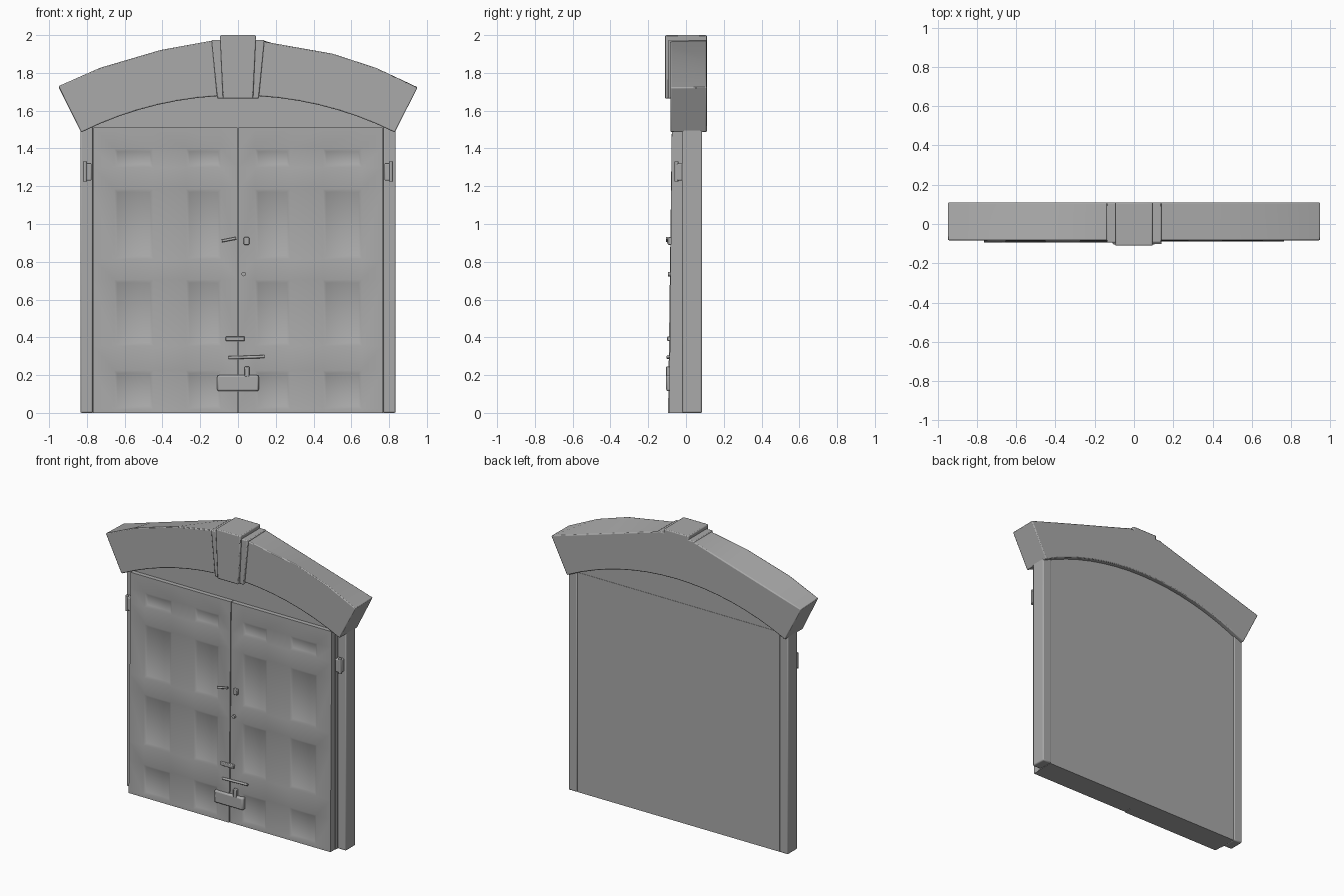
import bpy, bmesh, math
from mathutils import Vector

old = bpy.data.objects.get("Cube")
if old:
    bpy.data.objects.remove(old, do_unlink=True)

grey = bpy.data.materials.new("stone_grey")
grey.use_nodes = True
grey.diffuse_color = (0.4, 0.4, 0.4, 1)
grey.node_tree.nodes["Principled BSDF"].inputs["Base Color"].default_value = (0.4, 0.4, 0.4, 1)


def finish(name, bm, bevel=0.0, smooth=35):
    bmesh.ops.recalc_face_normals(bm, faces=bm.faces)
    mesh = bpy.data.meshes.new(name)
    bm.to_mesh(mesh)
    bm.free()
    mesh.materials.append(grey)
    ob = bpy.data.objects.new(name, mesh)
    bpy.context.collection.objects.link(ob)
    if bevel:
        mod = ob.modifiers.new("Bevel", 'BEVEL')
        mod.width, mod.segments = bevel, 2
    bpy.ops.object.select_all(action='DESELECT')
    ob.select_set(True)
    bpy.context.view_layer.objects.active = ob
    bpy.ops.object.shade_smooth_by_angle(angle=math.radians(smooth))
    return ob


def loft(name, front, back, y0, y1, bevel=0.0):
    """Join a front x-z outline at y0 to a matching back outline at y1."""
    bm = bmesh.new()
    a = [bm.verts.new((x, y0, z)) for x, z in front]
    b = [bm.verts.new((x, y1, z)) for x, z in back]
    bm.faces.new(a)
    bm.faces.new(b)
    for i in range(len(a)):
        bm.faces.new((a[i - 1], a[i], b[i], b[i - 1]))
    return finish(name, bm, bevel)


def box(name, x0, x1, y0, y1, z0, z1, bevel=0.0):
    outline = [(x0, z0), (x1, z0), (x1, z1), (x0, z1)]
    return loft(name, outline, outline, y0, y1, bevel)


def rod(name, start, end, radius):
    a, b = Vector(start), Vector(end)
    bm = bmesh.new()
    bmesh.ops.create_cone(bm, cap_ends=True, segments=12, radius1=radius,
                          radius2=radius, depth=(b - a).length)
    bm.transform((b - a).to_track_quat('Z', 'Y').to_matrix().to_4x4())
    bmesh.ops.translate(bm, vec=(a + b) / 2, verts=bm.verts)
    return finish(name, bm)


def arc(half, z_end, z_mid, steps=16):
    """Points of a circular arc from -half to +half."""
    rise = z_mid - z_end
    r = (half * half + rise * rise) / (2 * rise)
    a = math.asin(half / r)
    angles = [a * (2 * i / steps - 1) for i in range(steps + 1)]
    return [(r * math.sin(t), z_mid - r + r * math.cos(t)) for t in angles]


# Stone arch: faceted curve in front, straight slopes at the back
top_front = [(-0.95, 1.73), (-0.73, 1.828), (-0.41, 1.922), (-0.14, 1.97),
             (0.14, 1.965), (0.5, 1.903), (0.73, 1.828), (0.95, 1.722)]
top_back = [(x, 1.97 - 0.245 * max(0, abs(x) - 0.14) / 0.81) for x, z in top_front]
inner = arc(0.83, 1.485, 1.68)[::-1]
loft("arch", top_front + inner, top_back + inner, -0.083, 0.11, 0.006)
infill = [(-0.77, 1.49)] + arc(0.77, 1.52, 1.70) + [(0.77, 1.49)]
loft("arch_infill", infill, infill, -0.045, 0.078)

# Keystone with a narrower raised middle
for name, low, high, top, front in (("keystone_base", 0.11, 0.14, 1.975, -0.095),
                                    ("keystone", 0.08, 0.095, 2.0, -0.11)):
    crown = [(high, top), (-high, top)]
    loft(name, [(-low, 1.662), (low, 1.662)] + crown,
         [(-low, 1.72), (low, 1.72)] + crown, front, 0.11, 0.006)


# Door leaves with shallow sunken panels, leaning out a little at the foot
def door_leaf(name, side, lean):
    xs = [0.002, 0.09, 0.275, 0.45, 0.655, 0.765]
    zs = [0, 0.02, 0.225, 0.355, 0.705, 0.815, 1.185, 1.30, 1.40, 1.51]
    bm = bmesh.new()
    grid = [[bm.verts.new((side * x, -0.075, z)) for z in zs] for x in xs]
    panels = []
    for i in range(len(xs) - 1):
        for j in range(len(zs) - 1):
            f = bm.faces.new((grid[i][j], grid[i + 1][j], grid[i + 1][j + 1], grid[i][j + 1]))
            if i % 2 and j % 2:
                panels.append(f)
    bmesh.ops.recalc_face_normals(bm, faces=bm.faces)
    edges = [e for e in bm.edges if e.is_boundary]
    ext = bmesh.ops.extrude_edge_only(bm, edges=edges)["geom"]
    for v in ext:
        if isinstance(v, bmesh.types.BMVert):
            v.co.y = -0.01
    bmesh.ops.inset_individual(bm, faces=panels, thickness=0.024, depth=0)
    for f in panels:
        for v in f.verts:
            v.co.y += 0.011
    for v in bm.verts:
        if v.co.y < -0.02:
            v.co.y -= lean * (1 - v.co.z / 1.51)
    return finish(name, bm, smooth=40)


for side, label, lean in ((1, "left", 0.014), (-1, "right", 0.02)):
    door_leaf(label + "_door_leaf", side, lean)
    # Post beside the door
    x0, x1 = sorted((side * 0.768, side * 0.835))
    box(label + "_post", x0, x1, -0.02, 0.086, 0, 1.53, 0.008)
    # Hinge bracket
    x0, x1 = sorted((side * 0.775, side * 0.82))
    box(label + "_hinge_plate", x0, x1, -0.055, -0.015, 1.23, 1.32, 0.006)
    rod(label + "_hinge_pin", (side * 0.81, -0.05, 1.225), (side * 0.81, -0.05, 1.33), 0.01)

# Solid backing, flush with the posts behind
box("door_back", -0.77, 0.77, -0.04, 0.08, 0, 1.51)

# Handle, latch and lock plates
rod("handle_bar", (-0.085, -0.10, 0.91), (-0.01, -0.10, 0.925), 0.007)
rod("handle_stem", (-0.02, -0.07, 0.92), (-0.02, -0.10, 0.92), 0.007)
box("latch_plate", 0.03, 0.06, -0.097, -0.07, 0.89, 0.93, 0.004)
rod("keyhole_knob", (0.03, -0.07, 0.735), (0.03, -0.095, 0.735), 0.012)

# Lower bolt, bar, padlock and letter box
box("bolt", -0.065, 0.035, -0.10, -0.07, 0.38, 0.405, 0.004)
rod("lower_bar", (-0.05, -0.095, 0.292), (0.14, -0.095, 0.298), 0.008)
box("padlock", 0.035, 0.06, -0.105, -0.07, 0.19, 0.245, 0.004)
box("letter_box", -0.11, 0.11, -0.105, -0.07, 0.115, 0.2, 0.01)
